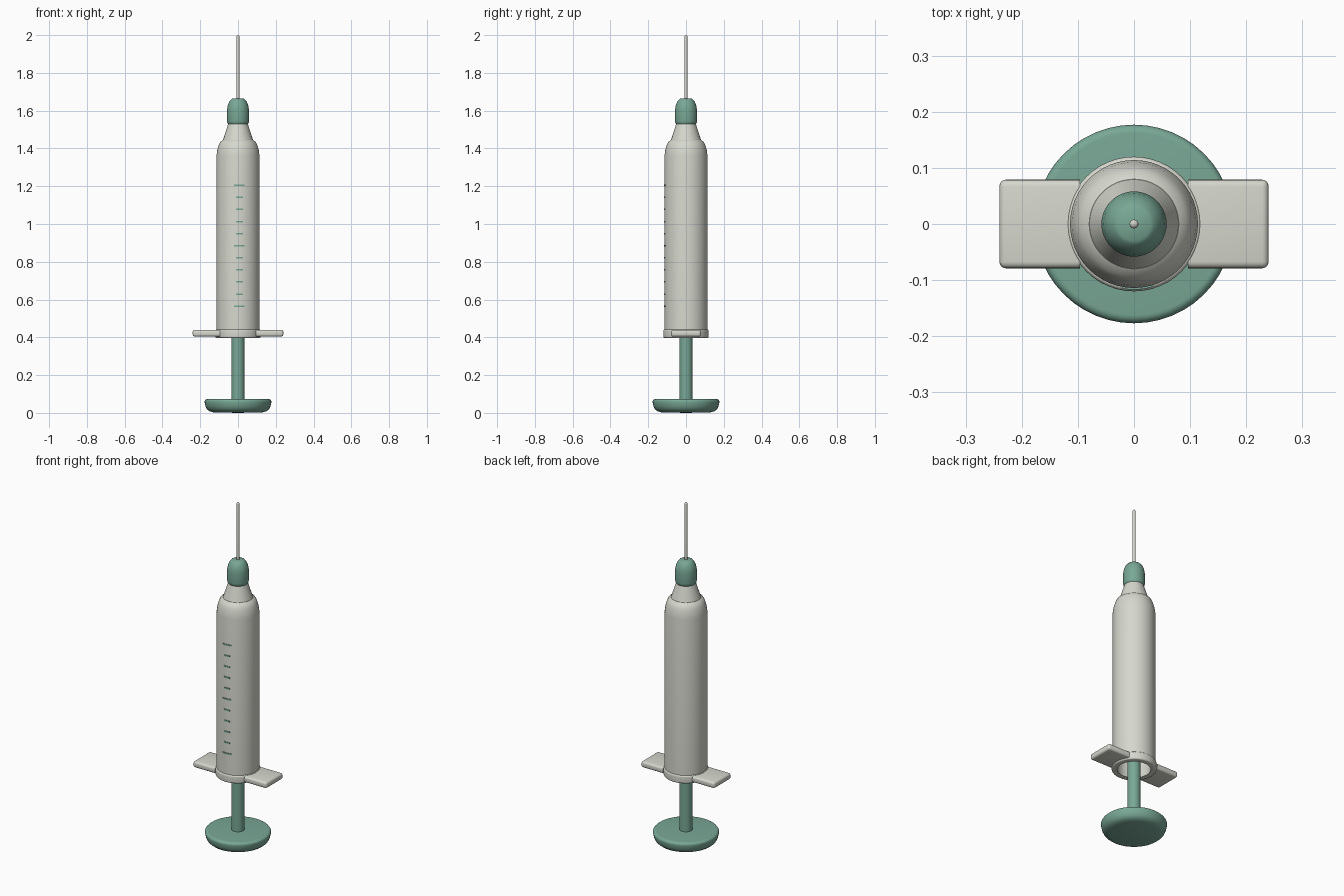
import bpy, bmesh, math
from mathutils import Matrix

if "Cube" in bpy.data.objects:
    bpy.data.objects.remove(bpy.data.objects["Cube"], do_unlink=True)


def material(name, rgb):
    m = bpy.data.materials.new(name)
    m.use_nodes = True
    m.diffuse_color = (*rgb, 1)
    m.node_tree.nodes["Principled BSDF"].inputs["Base Color"].default_value = (*rgb, 1)
    return m


WHITE = material("warm_white_plastic", (0.67, 0.68, 0.61))
GREEN = material("sage_green", (0.19, 0.39, 0.305))


def finish(name, bm, mat, smooth=True):
    bmesh.ops.recalc_face_normals(bm, faces=bm.faces)
    mesh = bpy.data.meshes.new(name)
    bm.to_mesh(mesh)
    bm.free()
    mesh.materials.append(mat)
    ob = bpy.data.objects.new(name, mesh)
    bpy.context.collection.objects.link(ob)
    if smooth:
        bpy.ops.object.select_all(action="DESELECT")
        ob.select_set(True)
        bpy.context.view_layer.objects.active = ob
        bpy.ops.object.shade_smooth_by_angle(angle=math.radians(35))
    return ob


def lathe(name, profile, mat, steps=48):
    """Spin a (radius, height) profile around the vertical axis."""
    bm = bmesh.new()
    verts = [bm.verts.new((r, 0, z)) for r, z in profile]
    edges = [bm.edges.new(p) for p in zip(verts, verts[1:])]
    bmesh.ops.spin(bm, geom=verts + edges, cent=(0, 0, 0), axis=(0, 0, 1),
                   angle=math.tau, steps=steps)
    bmesh.ops.remove_doubles(bm, verts=bm.verts, dist=0.0002)
    return finish(name, bm, mat)


def arc(r, z, radius, start, end, n=6):
    """Points of a rounded profile corner, angles in degrees."""
    angles = [math.radians(start + (end - start) * i / n) for i in range(n + 1)]
    return [(r + radius * math.cos(a), z + radius * math.sin(a)) for a in angles]


# Plunger: thumb disc, rod and the stopper hidden in the barrel
lathe("thumb_disc", [(0, 0), (0.13, 0.003), (0.152, 0.009), (0.165, 0.02), (0.172, 0.035)]
      + arc(0.162, 0.058, 0.015, 0, 90) + [(0, 0.074)], GREEN)
lathe("plunger_rod", [(0, 0.06), (0.035, 0.06), (0.035, 1.3), (0, 1.3)], GREEN, 32)
lathe("plunger_stopper", [(0, 1.28), (0.088, 1.28), (0.088, 1.36), (0, 1.38)], GREEN)

# Hollow barrel with rounded shoulder, open at the bottom
lathe("barrel", [(0.08, 1.38), (0.09, 1.34), (0.09, 0.4), (0.114, 0.4)]
      + [(0.114, 1.36), (0.110, 1.39), (0.103, 1.415), (0.094, 1.435), (0.08, 1.445), (0, 1.445)],
      WHITE)
lathe("barrel_collar", [(0.09, 0.396)] + arc(0.111, 0.405, 0.009, -90, 0)
      + arc(0.111, 0.434, 0.009, 0, 90) + [(0.1, 0.443)], WHITE)

# Finger grips on both sides
for side, label in ((1, "left"), (-1, "right")):
    bm = bmesh.new()
    bmesh.ops.create_cube(bm, size=1, matrix=Matrix.Translation((side * 0.168, 0, 0.422))
                          @ Matrix.Diagonal((0.144, 0.158, 0.036, 1)))
    outer = [e for e in bm.edges if all(abs(v.co.x) > 0.2 for v in e.verts)
             or abs(e.verts[0].co.x - e.verts[1].co.x) > 0.1]
    bmesh.ops.bevel(bm, geom=outer, offset=0.012, segments=4, profile=0.5, affect="EDGES")
    finish(label + "_finger_grip", bm, WHITE)

# Tapered nozzle, needle hub and needle
lathe("nozzle", [(0, 1.44), (0.081, 1.44), (0.052, 1.53), (0, 1.53)], WHITE)
lathe("needle_hub", [(0, 1.526), (0.05, 1.526), (0.056, 1.533), (0.058, 1.545), (0.058, 1.605),
                     (0.054, 1.63), (0.046, 1.648), (0.036, 1.66), (0.03, 1.664), (0, 1.666)], GREEN)
lathe("needle", [(0, 1.64), (0.008, 1.64)] + arc(0, 1.992, 0.008, 0, 90), WHITE, 16)

# Curved graduation marks on the front, longer at every fifth step
bm = bmesh.new()
for i in range(11):
    half = 0.028 if i % 5 == 0 else 0.018
    z = 0.565 + 0.064 * i
    rings = []
    for k in range(5):
        a = (0.007 + half * (k / 2 - 1)) / 0.115
        rings.append([bm.verts.new((r * math.sin(a), -r * math.cos(a), z + dz))
                      for r, dz in ((0.111, -0.004), (0.117, -0.004), (0.117, 0.004), (0.111, 0.004))])
    for p, q in zip(rings, rings[1:]):
        for j in range(4):
            bm.faces.new((p[j], p[j - 1], q[j - 1], q[j]))
    bm.faces.new(rings[0])
    bm.faces.new(rings[-1])
finish("graduation_marks", bm, GREEN, smooth=False)
